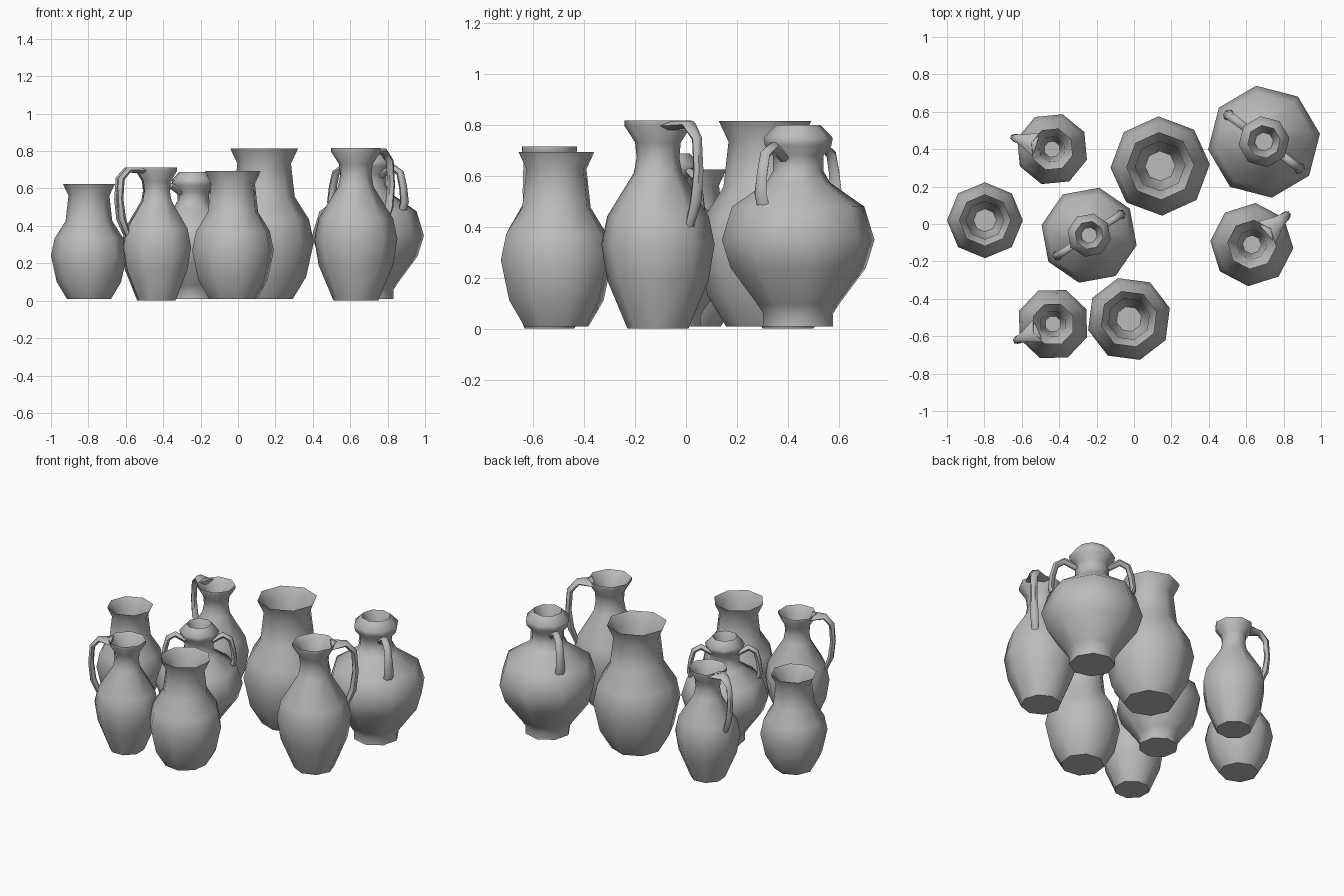
import bpy, bmesh, math
from mathutils import Vector

SIDES = 8
cube = bpy.data.objects.get("Cube")
if cube:
    bpy.data.objects.remove(cube, do_unlink=True)

clay = bpy.data.materials.new("grey_clay")
clay.use_nodes = True
clay.diffuse_color = (0.5, 0.5, 0.5, 1)
bsdf = clay.node_tree.nodes["Principled BSDF"]
bsdf.inputs["Base Color"].default_value = (0.5, 0.5, 0.5, 1)
bsdf.inputs["Roughness"].default_value = 0.8


def skin(bm, rings):
    """Join equal rings of points into a tube closed at both ends."""
    loops = [[bm.verts.new(p) for p in ring] for ring in rings]
    for a, b in zip(loops, loops[1:]):
        n = len(a)
        for i in range(n):
            j = (i + 1) % n
            bm.faces.new((a[i], a[j], b[j], b[i]))
    bm.faces.new(loops[0][::-1])
    bm.faces.new(loops[-1])


def lathe_rings(profile):
    step = math.tau / SIDES
    return [[(r * math.cos(i * step), r * math.sin(i * step), z)
             for i in range(SIDES)] for r, z in profile]


def handle_rings(path, sign):
    """Six-sided sections along a path of (radius, z, half width, half depth)."""
    pts = [Vector((p[0], 0, p[1])) for p in path]
    rings = []
    for k, (_, _, wide, deep) in enumerate(path):
        t = (pts[min(k + 1, len(pts) - 1)] - pts[max(k - 1, 0)]).normalized()
        side = Vector((0, 1, 0))
        out = t.cross(side)
        ring = []
        for i in range(6):
            a = math.tau * i / 6
            p = pts[k] + side * wide * math.cos(a) + out * deep * math.sin(a)
            ring.append((p.x * sign, p.y * sign, p.z))
        rings.append(ring)
    return rings


def pot(name, x, y, size, turn, profile, path=None, signs=(), lift=0.0):
    bm = bmesh.new()
    skin(bm, lathe_rings(profile))
    for s in signs:
        skin(bm, handle_rings(path, s))
    bmesh.ops.recalc_face_normals(bm, faces=bm.faces)
    mesh = bpy.data.meshes.new(name)
    bm.to_mesh(mesh)
    bm.free()
    mesh.materials.append(clay)
    ob = bpy.data.objects.new(name, mesh)
    bpy.context.collection.objects.link(ob)
    ob.location = (x, y, lift)
    ob.scale = (size, size, size)
    ob.rotation_euler.z = math.radians(turn)
    bpy.ops.object.select_all(action="DESELECT")
    ob.select_set(True)
    bpy.context.view_layer.objects.active = ob
    bpy.ops.object.shade_smooth_by_angle(angle=math.radians(55))


# Wide-necked vase, outside then inside, height 1
vase = [(.19, 0), (.28, .15), (.33, .38), (.298, .53), (.203, .68), (.178, .9),
        (.225, 1), (.165, .9), (.16, .7), (.1, .5)]
# Pitcher with flared rim, and its single handle
pitcher = [(.12, 0), (.2, .19), (.223, .33), (.2, .44), (.095, .61), (.084, .67),
           (.09, .73), (.132, .795), (.132, .815), (.08, .75), (.07, .66), (.05, .55)]
pitcher_handle = [(.1, .795, .075, .02), (.19, .8, .035, .018), (.238, .745, .022, .02),
                  (.247, .62, .022, .02), (.232, .5, .026, .022), (.19, .395, .02, .015)]
# Footed amphora with bulbous lip, and its paired handles
amphora = [(.138, 0), (.138, .05), (.16, .085), (.268, .23), (.302, .34), (.262, .47),
           (.125, .565), (.1, .61), (.1, .67), (.132, .71), (.137, .74), (.088, .79),
           (.07, .75), (.05, .65)]
amphora_handle = [(.09, .66, .022, .018), (.165, .705, .022, .02), (.215, .675, .023, .02),
                  (.235, .6, .025, .02), (.245, .52, .03, .02), (.225, .46, .03, .02)]

for name, x, y, size, turn in [("small_vase", -.797, .02, .615, 0),
                               ("large_vase", .14, .31, .805, 2),
                               ("medium_vase", -.027, -.508, .685, 15)]:
    pot(name, x, y, size, turn, vase, lift=.008)

for name, x, y, size, turn in [("back_pitcher", -.438, .4, .875, 163),
                               ("front_pitcher", -.433, -.535, .875, 204),
                               ("large_pitcher", .63, -.11, 1, 40)]:
    pot(name, x, y, size, turn, pitcher, pitcher_handle, (1,))

for name, x, y, size, turn in [("small_amphora", -.24, -.06, .86, 33),
                               ("large_amphora", .695, .44, 1, 143)]:
    pot(name, x, y, size, turn, amphora, amphora_handle, (1, -1), lift=.008)
